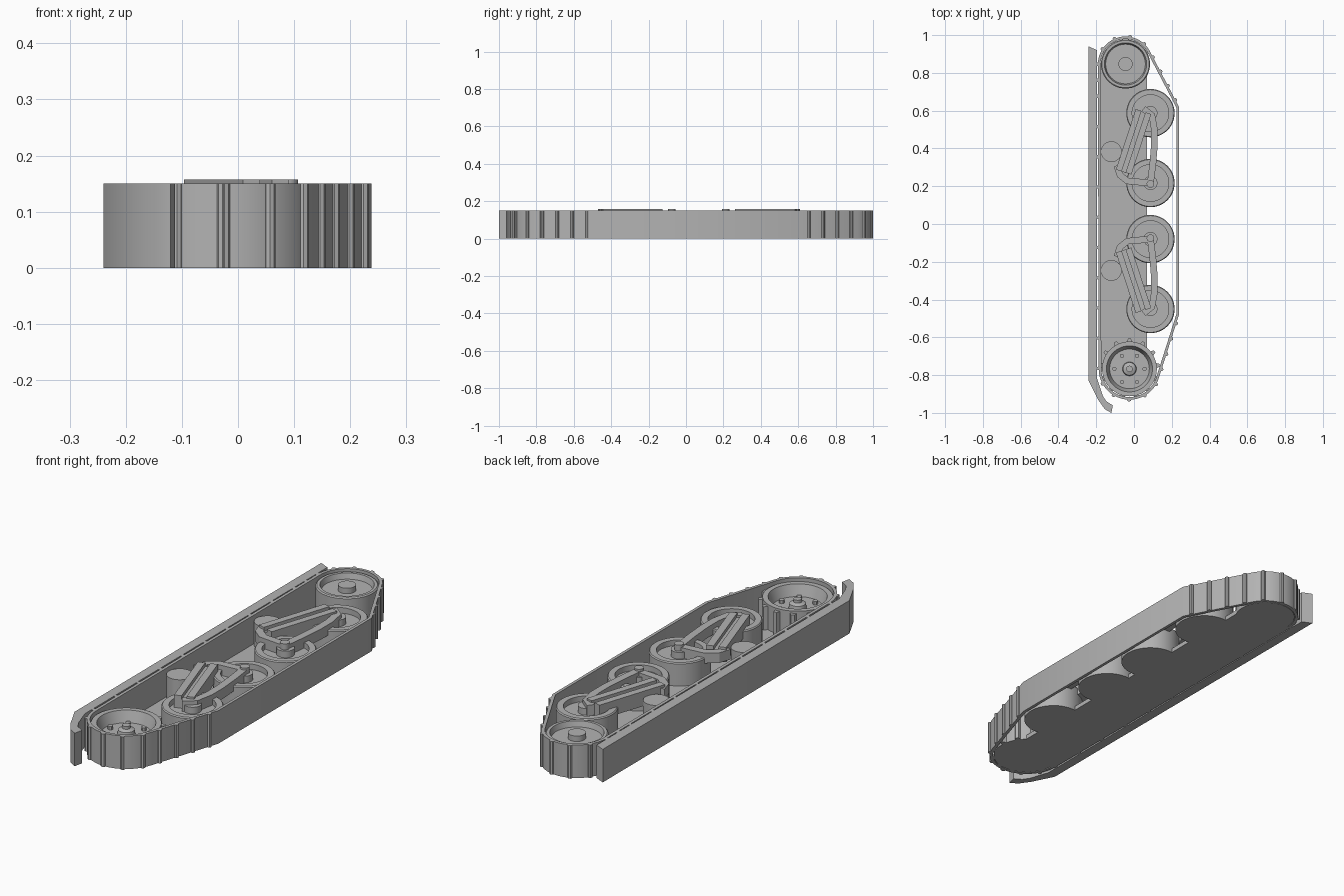
import bpy, bmesh, math
from mathutils import Vector
from mathutils.geometry import convex_hull_2d

old = bpy.data.objects.get("Cube")
if old:
    bpy.data.objects.remove(old, do_unlink=True)

GREY = (0.45, 0.45, 0.45, 1)
mat = bpy.data.materials.new("plain grey")
mat.use_nodes = True
mat.diffuse_color = GREY
mat.node_tree.nodes["Principled BSDF"].inputs["Base Color"].default_value = GREY

HEIGHT = 0.15
REAR = Vector((-0.045, 0.847))
SPROCKET = Vector((-0.024, -0.767))
MID = 0.137   # front suspension is the rear one with y -> MID - y


def finish(name, bm, smooth=True):
    bmesh.ops.recalc_face_normals(bm, faces=bm.faces)
    me = bpy.data.meshes.new(name)
    bm.to_mesh(me)
    bm.free()
    ob = bpy.data.objects.new(name, me)
    bpy.context.collection.objects.link(ob)
    me.materials.append(mat)
    if smooth:
        bpy.ops.object.select_all(action='DESELECT')
        ob.select_set(True)
        bpy.context.view_layer.objects.active = ob
        bpy.ops.object.shade_smooth_by_angle(angle=math.radians(30))
    return ob


def circle(c, r, n=48):
    return [Vector((c[0] + r * math.cos(2 * math.pi * i / n),
                    c[1] + r * math.sin(2 * math.pi * i / n))) for i in range(n)]


def add_prism(bm, pts, z0, z1):
    face = bm.faces.new([bm.verts.new((p[0], p[1], z0)) for p in pts])
    top = bmesh.ops.extrude_face_region(bm, geom=[face])["geom"]
    for v in top:
        if isinstance(v, bmesh.types.BMVert):
            v.co.z = z1


def prism(name, pts, z0, z1):
    bm = bmesh.new()
    add_prism(bm, pts, z0, z1)
    return finish(name, bm)


def lathe(name, c, profile, n=48):
    bm = bmesh.new()
    vs = [bm.verts.new((r, 0, z)) for r, z in profile]
    es = [bm.edges.new(p) for p in zip(vs, vs[1:])]
    bmesh.ops.spin(bm, geom=vs + es, cent=(0, 0, 0), axis=(0, 0, 1),
                   angle=2 * math.pi, steps=n)
    bmesh.ops.remove_doubles(bm, verts=bm.verts, dist=1e-5)
    bmesh.ops.translate(bm, verts=bm.verts, vec=(c[0], c[1], 0))
    return finish(name, bm)


def normals(pts, closed):
    out = []
    n = len(pts)
    for i, p in enumerate(pts):
        a = pts[i - 1] if closed or i else p
        b = pts[(i + 1) % n] if closed or i < n - 1 else p
        d1, d2 = (p - a), (b - p)
        t = (d1.normalized() + d2.normalized()).normalized()
        out.append(Vector((t.y, -t.x)))
    return out


def strip(name, pts, width, z0, z1):
    pts = [Vector(p) for p in pts]
    ns = normals(pts, False)
    left = [p + n * width / 2 for p, n in zip(pts, ns)]
    right = [p - n * width / 2 for p, n in zip(pts, ns)]
    return prism(name, left + right[::-1], z0, z1)


# Track belt wrapped round the end wheels
cloud = circle(REAR, 0.146) + circle(SPROCKET, 0.163)
cloud += [Vector((0.238, 0.62)), Vector((0.238, -0.48))]
loop = [cloud[i] for i in convex_hull_2d(cloud)]
area = sum(p.x * q.y - q.x * p.y for p, q in zip(loop, loop[1:] + loop[:1]))
if area < 0:
    loop.reverse()
inner = [p - n * 0.014 for p, n in zip(loop, normals(loop, True))]
bm = bmesh.new()
rings = [[bm.verts.new((p.x, p.y, z)) for p in pts]
         for pts, z in ((loop, 0), (loop, HEIGHT), (inner, HEIGHT), (inner, 0))]
for a, b in zip(rings, rings[1:] + rings[:1]):
    for i in range(len(loop)):
        j = (i + 1) % len(loop)
        bm.faces.new((a[i], a[j], b[j], b[i]))
finish("track_belt", bm)

# Cleats along the belt, none on the ground run, sparse on the return run
bm = bmesh.new()
walked, due = 0.0, 0.0
for p, q in zip(loop, loop[1:] + loop[:1]):
    length = (q - p).length
    while due < walked + length:
        pos = p.lerp(q, (due - walked) / length)
        if pos.x < 0.225:
            add_prism(bm, circle(pos, 0.01, 8), 0, HEIGHT)
        due += 0.16 if pos.x < -0.18 and abs(pos.y) < 0.75 else 0.085
    walked += length
finish("track_cleats", bm)

# Hull side plate and fender with its curled front end
prism("side_plate", [(-0.18, -0.78), (0.07, -0.78), (0.07, 0.85), (-0.18, 0.85)], 0, 0.02)
prism("fender", [(-0.24, 0.94), (-0.24, -0.83), (-0.19, -0.93), (-0.155, -0.98),
                 (-0.12, -1.0), (-0.112, -0.96), (-0.145, -0.94), (-0.165, -0.91),
                 (-0.195, -0.82), (-0.195, 0.92)], 0, HEIGHT)

# Rear idler wheel
lathe("rear_wheel", REAR, [(0, 0), (0.13, 0), (0.13, 0.135), (0.125, 0.14), (0.112, 0.14),
                           (0.105, 0.115), (0.037, 0.115), (0.037, 0.14), (0, 0.14)])

# Drive sprocket: dished drum, teeth, hub and bolts
lathe("sprocket_drum", SPROCKET, [(0, 0), (0.145, 0), (0.145, 0.135), (0.122, 0.135),
                                  (0.105, 0.085), (0.037, 0.085), (0.034, 0.105),
                                  (0.017, 0.112), (0.017, 0.125), (0, 0.125)])
bm = bmesh.new()
TEETH = 13
for i in range(TEETH):
    a = 2 * math.pi * i / TEETH + math.pi / 2
    out, side = Vector((math.cos(a), math.sin(a))), Vector((-math.sin(a), math.cos(a)))
    tooth = [(0.135, -0.016), (0.162, -0.007), (0.162, 0.007), (0.135, 0.016)]
    add_prism(bm, [SPROCKET + out * r + side * s for r, s in tooth], 0.0, 0.125)
finish("sprocket_teeth", bm)
bm = bmesh.new()
for c in circle(SPROCKET, 0.08, 6):
    add_prism(bm, circle(c, 0.011, 12), 0.08, 0.1)
finish("sprocket_bolts", bm)

# Two suspension units, mirrored along the track
for side, fy in (("rear", lambda y: y), ("front", lambda y: MID - y)):
    def at(pts):
        return [(x, fy(y)) for x, y in pts]
    for i, y in enumerate((0.587, 0.217)):
        lathe(f"{side}_road_wheel_{i + 1}", (0.087, fy(y)),
              [(0, 0), (0.128, 0), (0.128, 0.12), (0.124, 0.125), (0.097, 0.125),
               (0.097, 0.1), (0.037, 0.1), (0.037, 0.13), (0, 0.13)])
    lathe(f"{side}_return_roller", (-0.12, fy(0.383)),
          [(0, 0.02), (0.055, 0.02), (0.055, 0.13), (0, 0.13)], 32)
    lathe(f"{side}_pivot_cap", (0.087, fy(0.212)),
          [(0, 0.1), (0.02, 0.1), (0.02, 0.157), (0, 0.157)], 24)
    strip(f"{side}_link_arm", at([(0.05, 0.61), (0.095, 0.575), (0.108, 0.5), (0.108, 0.42),
                                  (0.1, 0.32), (0.087, 0.217)]), 0.035, 0.1, 0.148)
    strip(f"{side}_curved_arm", at([(-0.09, 0.31), (-0.075, 0.26), (-0.035, 0.228),
                                    (0.03, 0.222), (0.087, 0.217)]), 0.035, 0.1, 0.146)
    # Spring beam with two raised rails
    ends = [Vector((0.05, 0.595)), Vector((-0.055, 0.275))]
    strip(f"{side}_spring_beam", at(ends), 0.085, 0.09, 0.14)
    across = Vector((0.95, -0.31))
    for name, off in (("inner", -0.027), ("outer", 0.027)):
        strip(f"{side}_{name}_rail", at([e + across * off for e in ends]), 0.032, 0.1, 0.157)
